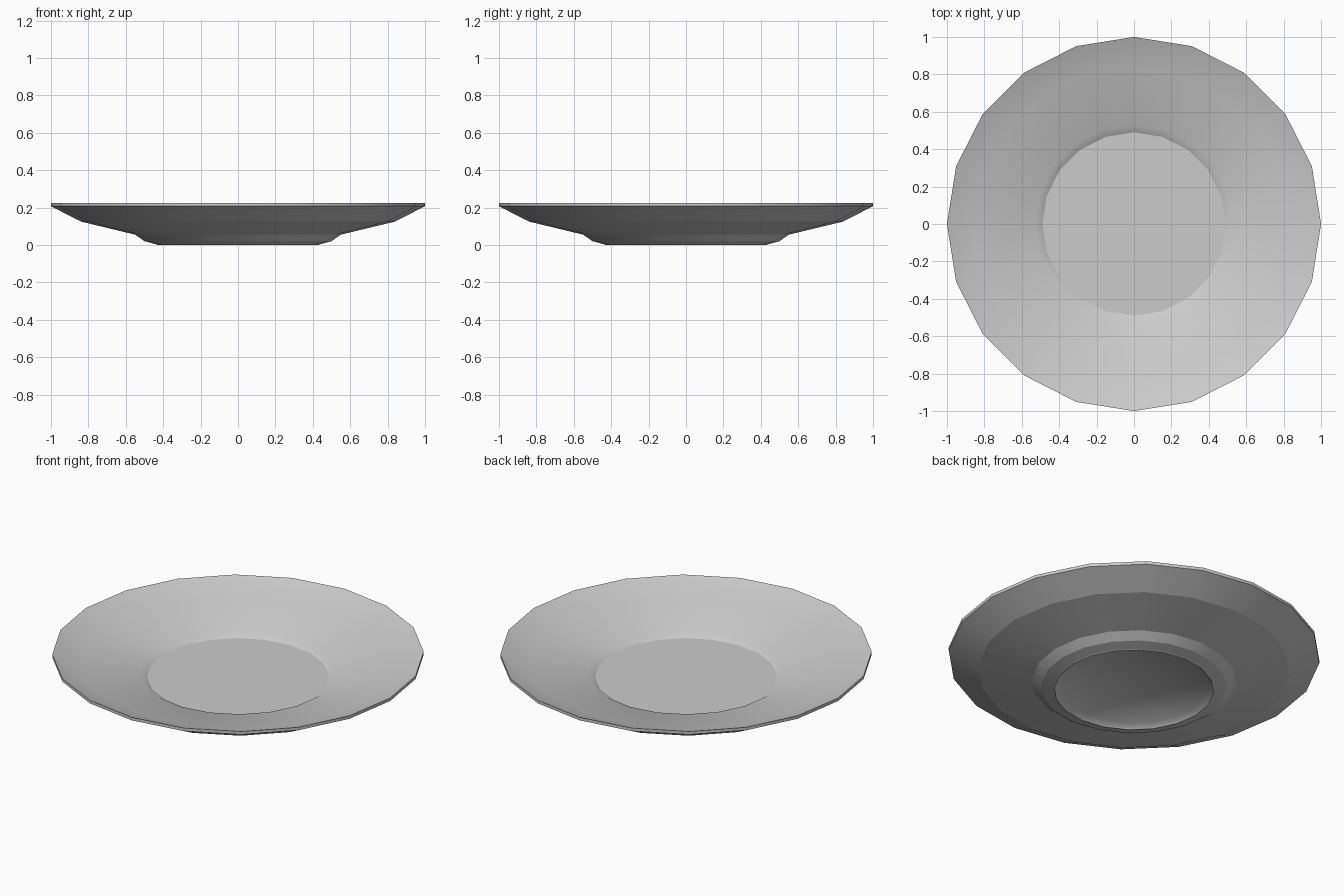
import bpy, bmesh
from math import cos, sin, pi

if "Cube" in bpy.data.objects:
    bpy.data.objects.remove(bpy.data.objects["Cube"])

SIDES = 20

# Cross-section (radius, height, sharp ring) from floor centre over the rim to the underside
profile = [
    (0.49, 0.085, True),    # flat floor edge
    (0.53, 0.108, False),   # curved start of the well wall
    (0.84, 0.162, False),   # sloping wall
    (1.00, 0.225, True),    # rim top
    (1.00, 0.207, True),    # rim bottom
    (0.84, 0.125, True),    # outer underside break
    (0.55, 0.055, True),    # top of foot
    (0.50, 0.020, True),    # foot side
    (0.44, 0.004, True),    # foot bevel
    (0.43, 0.000, True),    # foot standing edge
    (0.40, 0.025, False),   # recess under the foot
]

bm = bmesh.new()
rings = []
for r, z, _ in profile:
    rings.append([bm.verts.new((r * cos(2 * pi * i / SIDES), r * sin(2 * pi * i / SIDES), z))
                  for i in range(SIDES)])

# Bands between neighbouring rings
for a, b in zip(rings, rings[1:]):
    for i in range(SIDES):
        j = (i + 1) % SIDES
        bm.faces.new((a[i], b[i], b[j], a[j]))

# Floor and underside caps
bm.faces.new(rings[0])
bm.faces.new(rings[-1][::-1])
bmesh.ops.recalc_face_normals(bm, faces=bm.faces[:])

# Smooth around the plate, crisp across the marked rings
for f in bm.faces:
    f.smooth = True
for ring, (_, _, sharp) in zip(rings, profile):
    for i in range(SIDES):
        bm.edges.get((ring[i], ring[(i + 1) % SIDES])).smooth = not sharp

mesh = bpy.data.meshes.new("plate")
bm.to_mesh(mesh)
bm.free()
plate = bpy.data.objects.new("plate", mesh)
bpy.context.collection.objects.link(plate)
